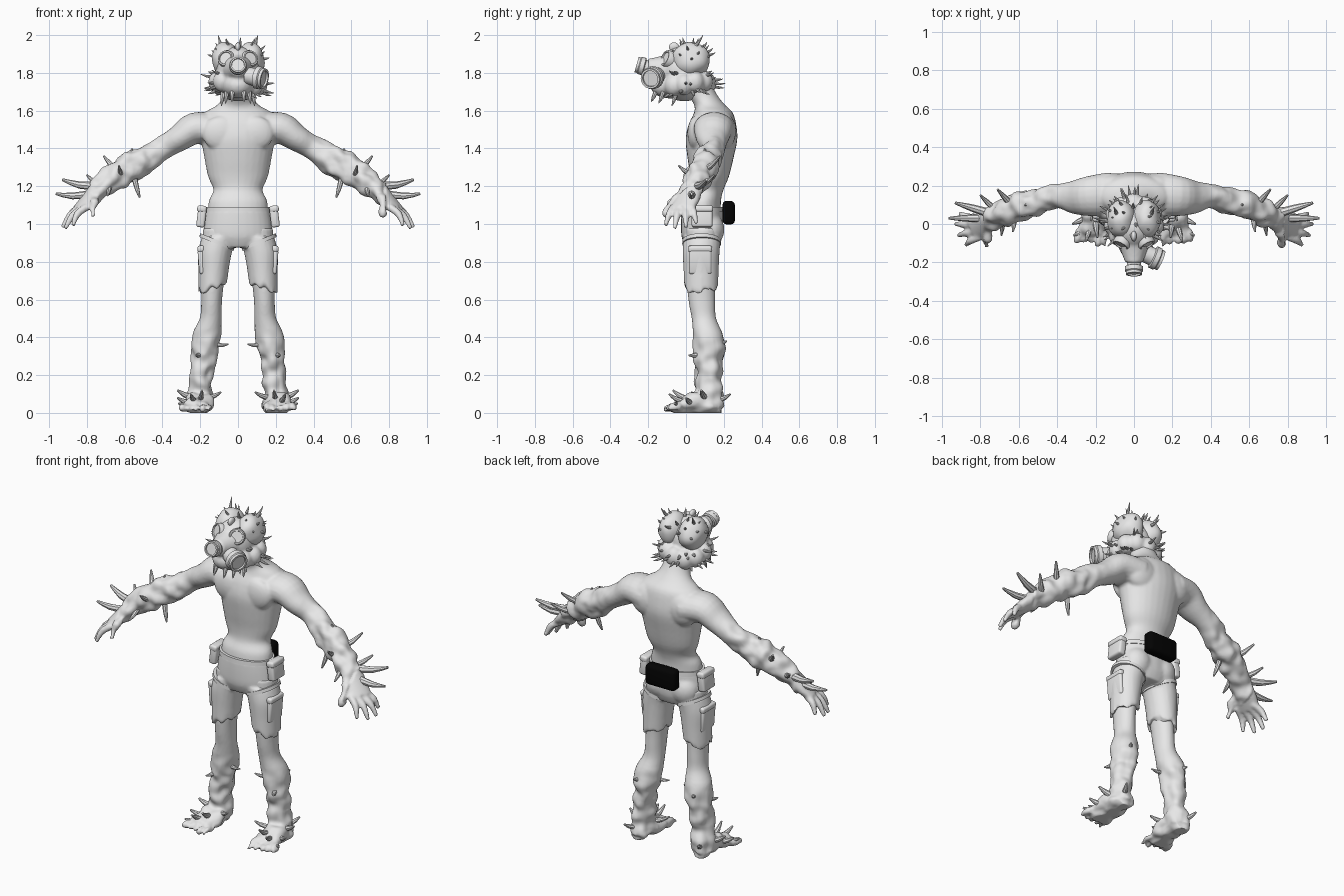
import bpy, bmesh, math, random
from mathutils import Vector, Matrix, noise

random.seed(7)
if "Cube" in bpy.data.objects:
    bpy.data.objects.remove(bpy.data.objects["Cube"])
Z, Y = Vector((0, 0, 1)), Vector((0, 1, 0))


def material(name, value):
    m = bpy.data.materials.new(name)
    m.use_nodes = True
    m.diffuse_color = (value, value, value, 1)
    m.node_tree.nodes["Principled BSDF"].inputs["Base Color"].default_value = (value, value, value, 1)
    return m


grey = material("pale grey", 0.8)
black = material("black", 0.001)


def spline(p, steps):
    """Smoothly resample a list of ring vectors."""
    out = []
    for i in range(len(p) - 1):
        a, b, c, d = p[max(i - 1, 0)], p[i], p[i + 1], p[min(i + 2, len(p) - 1)]
        for k in range(steps):
            t = k / steps
            out.append(0.5 * (2 * b + (c - a) * t + (2 * a - 5 * b + 4 * c - d) * t * t
                              + (3 * b - a - 3 * c + d) * t ** 3))
    return out + [p[-1]]


def loft(bm, rings, axis=None, sides=20, steps=4):
    """Skin elliptical rings given as x, y, z, half width, half depth."""
    pts = spline([Vector((*r, r[-1])) if len(r) == 4 else Vector(r) for r in rings], steps)
    mids = [Vector(p[:3]) for p in pts]
    whole = axis or (mids[-1] - mids[0]).normalized()
    ref = -Y if abs(whole.z) > 0.9 else Z
    loops = []
    for i, (p, mid) in enumerate(zip(pts, mids)):
        t = axis or (mids[min(i + 1, len(mids) - 1)] - mids[max(i - 1, 0)]).normalized()
        side = t.cross(ref).normalized()
        up = side.cross(t)
        ring = []
        for k in range(sides):
            a = math.tau * k / sides
            ring.append(bm.verts.new(mid + side * p[3] * math.cos(a) + up * p[4] * math.sin(a)))
        loops.append(ring)
    for r, q in zip(loops, loops[1:]):
        for k in range(sides):
            j = (k + 1) % sides
            bm.faces.new((r[k], r[j], q[j], q[k]))
    bm.faces.new(loops[0])
    bm.faces.new(loops[-1])


def ball(bm, centre, radii):
    m = Matrix.Translation(centre) @ Matrix.Diagonal((*radii, 1))
    bmesh.ops.create_uvsphere(bm, u_segments=28, v_segments=18, radius=1, matrix=m)


def disc(bm, start, direction, length, profile):
    """Turned part: profile is (fraction along, radius) pairs."""
    d = Vector(direction).normalized()
    loft(bm, [(*(Vector(start) + d * length * f), r) for f, r in profile], d, 24, 1)


def spike(bm, base, tip, r, blunt=0.12):
    base, tip = Vector(base), Vector(tip)
    mid = base.lerp(tip, 0.55) - Z * 0.06 * (tip - base).length
    loft(bm, [(*base, r), (*mid, r * (0.65 + blunt / 2)), (*tip, r * blunt)], None, 8, 2)


def box(bm, centre, size, bevel, tilt=0):
    m = Matrix.Translation(centre) @ Matrix.Rotation(tilt, 4, "Y") @ Matrix.Diagonal((*size, 1))
    geo = bmesh.ops.create_cube(bm, size=1, matrix=m)
    edges = list({e for v in geo["verts"] for e in v.link_edges})
    bmesh.ops.bevel(bm, geom=edges, offset=bevel, segments=3, affect="EDGES", profile=0.5)


def mirror(bm):
    geo = bmesh.ops.duplicate(bm, geom=bm.verts[:] + bm.edges[:] + bm.faces[:])["geom"]
    for v in geo:
        if isinstance(v, bmesh.types.BMVert):
            v.co.x *= -1
    bmesh.ops.reverse_faces(bm, faces=[f for f in geo if isinstance(f, bmesh.types.BMFace)])


def finish(name, bm, mat=grey, voxel=0, shape=None, angle=40):
    """Make the object; optionally fuse its volumes and reshape the result."""
    bmesh.ops.recalc_face_normals(bm, faces=bm.faces[:])
    mesh = bpy.data.meshes.new(name)
    bm.to_mesh(mesh)
    bm.free()
    ob = bpy.data.objects.new(name, mesh)
    bpy.context.collection.objects.link(ob)
    if voxel:
        fuse = ob.modifiers.new("fuse", "REMESH")
        fuse.mode, fuse.voxel_size = "VOXEL", voxel
        soften = ob.modifiers.new("soften", "SMOOTH")
        soften.iterations = 3
        graph = bpy.context.evaluated_depsgraph_get()
        ob.data = bpy.data.meshes.new_from_object(ob.evaluated_get(graph))
        ob.modifiers.clear()
    if shape:
        # Read all positions and normals first, then write them back in one go
        old = [(v.co.copy(), v.normal.copy()) for v in ob.data.vertices]
        ob.data.vertices.foreach_set("co", [x for c, n in old for x in shape(c, n)])
        ob.data.update()
    ob.data.materials.clear()
    ob.data.materials.append(mat)
    bpy.ops.object.select_all(action="DESELECT")
    ob.select_set(True)
    bpy.context.view_layer.objects.active = ob
    bpy.ops.object.shade_smooth_by_angle(angle=math.radians(angle))


# Body: arm, hand, leg and foot on one side, mirrored, then the trunk
bm = bmesh.new()
loft(bm, [(.12, .155, 1.5, .115, .085), (.23, .145, 1.505, .105, .085), (.31, .14, 1.455, .088, .07),
          (.4, .145, 1.4, .062), (.5, .115, 1.335, .07, .078), (.58, .095, 1.295, .074, .08),
          (.66, .065, 1.245, .07), (.73, .035, 1.185, .062, .054), (.79, .005, 1.125, .07, .038),
          (.84, -.02, 1.08, .066, .024)])
for i, tip in enumerate([(.905, .055, 1.0), (.93, 0, .98), (.915, -.06, .975), (.875, -.11, .99)]):
    root = Vector((.83 - .01 * i, .028 - .031 * i, 1.09))
    knuckle = root.lerp(Vector(tip), .5) + Vector((.012, 0, .014))
    loft(bm, [(*root, .021), (*knuckle, .019), (*tip, .011)], None, 10)
loft(bm, [(.75, -.01, 1.15, .03), (.765, -.075, 1.1, .023), (.765, -.115, 1.04, .012)], None, 10)
loft(bm, [(.1, .09, .98, .085, .09), (.12, .085, .82, .075, .08), (.135, .08, .68, .06, .075),
          (.14, .085, .58, .055, .07), (.145, .095, .5, .058, .065), (.165, .115, .42, .076, .078),
          (.175, .122, .34, .074, .08), (.19, .12, .22, .06, .07), (.2, .12, .12, .062, .07),
          (.205, .125, .03, .07, .076)], Z)
loft(bm, [(.205, .18, .03, .05, .035), (.205, .08, .055, .072, .06), (.21, 0, .042, .076, .048),
          (.215, -.06, .026, .076, .032)], -Y)
for i in range(5):
    x = .15 + .032 * i
    loft(bm, [(x, -.03, .028, .023), (x + .004 * i, -.08, .026, .02),
              (x + .007 * i, -.12 + .009 * i, .014, .011)], None, 10)
ball(bm, (.09, .05, 1.48), (.1, .042, .09))
ball(bm, (.11, .2, 1.49), (.11, .064, .1))
mirror(bm)
loft(bm, [(0, .085, 1.03, .16, .1), (0, .09, 1.12, .155, .095), (0, .11, 1.18, .13, .088),
          (0, .125, 1.25, .158, .102), (0, .13, 1.35, .178, .122), (0, .135, 1.45, .195, .137),
          (0, .14, 1.53, .2, .125), (0, .145, 1.59, .175, .102), (0, .125, 1.63, .11, .082),
          (0, .09, 1.68, .08, .077), (0, .05, 1.76, .077, .075)], Z, 28)


def gnarl(c, n):
    rough = min(max((abs(c.x) - .36) * 8, (.45 - c.z) * 6, 0), 1)
    if abs(c.x) < .78:
        c = c + n * noise.noise(c * 16) * .02 * rough
    return c.x, c.y, max(c.z, 0)


finish("body", bm, voxel=.009, shape=gnarl, angle=80)

# Torn shorts
bm = bmesh.new()
loft(bm, [(.1, .085, .93, .092, .1), (.122, .08, .85, .09, .098), (.13, .08, .75, .08, .093),
          (.135, .08, .66, .076, .09)], Z)
ball(bm, (.085, .125, .97), (.085, .078, .09))
mirror(bm)
loft(bm, [(0, .085, 1.08, .166, .11), (0, .085, 1.0, .178, .112), (0, .085, .93, .18, .108),
          (0, .085, .875, .14, .085)], Z, 28)


def tear(c, n):
    ragged = noise.noise(Vector((c.x, c.y, 0)) * 24) * .5 - (abs(c.x) - .14) * 5
    return c + Z * max(.72 - c.z, 0) * ragged


finish("shorts", bm, voxel=.01, shape=tear, angle=50)

# Waistband and thigh straps
bm = bmesh.new()
loft(bm, [(0, .085, 1.065, .17, .114), (0, .085, 1.09, .168, .112)], Z, 32, 1)
finish("waistband", bm)
bm = bmesh.new()
slant = Vector((-.4, 0, 1)).normalized()
loft(bm, [(.113, .083, .895, .099, .103), (.11, .083, .915, .097, .102)], slant, 28, 1)
for v in bm.verts:
    v.co.x = max(v.co.x, .012)
mirror(bm)
finish("thigh_straps", bm)

# Hip pouches and cargo pockets
for name, tilt, parts in [
        ("hip_pouches", -.12, [((.193, .085, 1.04), (.045, .11, .115)), ((.191, .085, 1.08), (.05, .116, .035))]),
        ("cargo_pockets", .08, [((.192, .075, .8), (.035, .12, .13)), ((.196, .075, .868), (.038, .126, .035))])]:
    bm = bmesh.new()
    for centre, size in parts:
        box(bm, centre, size, .012, tilt)
    mirror(bm)
    finish(name, bm)

# Black bag on the back of the waist
bm = bmesh.new()
box(bm, (0, .226, 1.06), (.2, .066, .125), .022)
finish("back_bag", bm, black)

# Head: masked face and swollen collar
bm = bmesh.new()
ball(bm, (0, -.02, 1.81), (.115, .12, .13))
ball(bm, (0, -.09, 1.735), (.085, .1, .07))
ball(bm, (0, -.01, 1.7), (.09, .09, .05))
loft(bm, [(0, -.08, 1.815, .09), (0, -.15, 1.82, .065), (0, -.2, 1.83, .045)], -Y)
for i in range(11):
    a = math.tau * (i + .5) / 11
    ball(bm, (.105 * math.sin(a), .005 - .105 * math.cos(a), 1.745 + .012 * math.sin(5 * i)), (.053, .05, .058))
finish("masked_head", bm, voxel=.009, angle=80)

# Two swollen skull lobes
bm = bmesh.new()
ball(bm, (.066, .025, 1.868), (.074, .1, .093))
mirror(bm)
ball(bm, (0, -.065, 1.935), (.014, .025, .025))
finish("skull_lobes", bm, shape=lambda c, n: c + n * noise.noise(c * 15) * .008)

# Goggles and breathing filters
bm = bmesh.new()
disc(bm, (.05, -.075, 1.865), (.45, -.85, .35), .045,
     [(0, .046), (.8, .046), (1, .041), (1, .034), (.85, .032)])
mirror(bm)
finish("goggles", bm)
can = [(0, .75), (.5, .8), (.55, 1), (.8, 1), (.85, .9), (1, .9), (1, .72), (.9, .7)]
for name, start, way, length, r in [("front_filter", (0, -.175, 1.82), (0, -1, .28), .09, .047),
                                    ("side_filter", (.05, -.15, 1.785), (.85, -.38, -.15), .1, .06)]:
    bm = bmesh.new()
    disc(bm, start, way, length, [(f, r * k) for f, k in can])
    finish(name, bm)

# Head thorns: collar ring, skull cap and jaw fangs
bm = bmesh.new()
for i in range(44):
    a = math.tau * i / 44 + random.uniform(-.06, .06)
    d = Vector((math.sin(a), -math.cos(a), random.uniform(-.6, .4))).normalized()
    if d.y > -.72:
        base = Vector((0, .005, 1.75)) + d * .135
        spike(bm, base, base + d * random.uniform(.03, .075), .009)
for i in range(24):
    a, h = i * 2.4, .12 + .85 * i / 24
    w = math.sqrt(1 - h * h)
    d = Vector((w * math.cos(a), w * math.sin(a), h))
    base = Vector((0, .03, 1.865)) + Vector((d.x * .125, d.y * .09, d.z * .08))
    spike(bm, base, base + d * random.uniform(.04, .06), .009)
for s in (1, -1):
    spike(bm, (s * .085, .04, 1.93), (s * .105, .09, 2.0), .011)
    for x, y in ((.08, -.05), (.06, -.12), (.03, -.16)):
        spike(bm, (s * x, y, 1.7), (s * x * 1.1, y - .025, 1.615 + abs(y) * .2), .013)
finish("head_thorns", bm)

# Limb thorns
bm = bmesh.new()
for base, tip, r in [
        ((.58, .1, 1.33), (.56, .1, 1.4), .014), ((.63, .09, 1.28), (.71, .18, 1.36), .018),
        ((.55, .08, 1.25), (.52, .06, 1.14), .015), ((.62, .03, 1.26), (.63, -.04, 1.31), .014),
        ((.73, .05, 1.2), (.93, .11, 1.235), .024), ((.77, .03, 1.16), (.965, .03, 1.16), .022),
        ((.72, .07, 1.2), (.8, .15, 1.26), .017), ((.68, .02, 1.2), (.69, -.06, 1.15), .014),
        ((.12, .1, .36), (.05, .09, .365), .012), ((.2, .07, .31), (.225, .015, .305), .014),
        ((.18, .18, .37), (.2, .215, .38), .014), ((.22, .18, .07), (.25, .235, .1), .015),
        ((.24, .1, .08), (.32, .08, .12), .018), ((.25, .03, .05), (.32, 0, .08), .017),
        ((.25, -.03, .04), (.315, -.06, .05), .016), ((.16, .06, .08), (.09, .03, .11), .015),
        ((.2, .01, .07), (.19, -.07, .12), .016), ((.23, -.02, .06), (.25, -.09, .1), .015)]:
    spike(bm, base, tip, r, .3)
mirror(bm)
finish("limb_thorns", bm)
